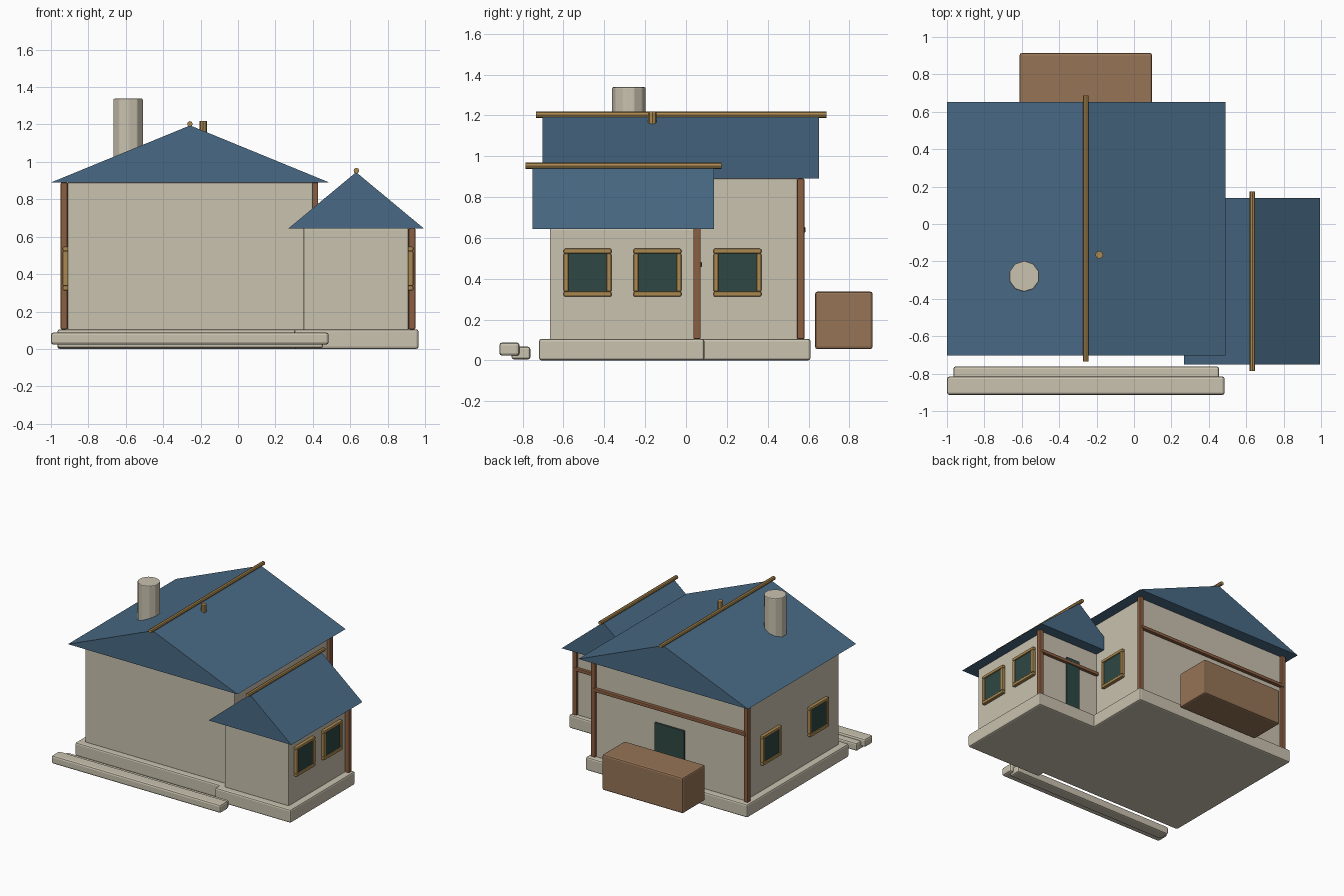
import bpy, bmesh, math
from mathutils import Matrix, Vector

old = bpy.data.objects.get("Cube")
if old:
    bpy.data.objects.remove(old, do_unlink=True)


def linear(c):
    c /= 255
    return c / 12.92 if c <= 0.04045 else ((c + 0.055) / 1.055) ** 2.4


def material(name, r, g, b):
    m = bpy.data.materials.new(name)
    m.use_nodes = True
    col = (linear(r), linear(g), linear(b), 1)
    m.diffuse_color = col
    bsdf = next(n for n in m.node_tree.nodes if n.type == "BSDF_PRINCIPLED")
    bsdf.inputs["Base Color"].default_value = col
    return m


PLASTER = material("pale_plaster", 201, 194, 175)
SLATE = material("blue_slate", 72, 106, 133)
TIMBER = material("dark_timber", 138, 94, 64)
CRATE = material("crate_brown", 150, 116, 86)
TRIM = material("tan_trim", 170, 136, 80)
GLASS = material("dark_teal", 46, 72, 68)


def finish(name, bm, mat, bevel=0.0):
    bmesh.ops.recalc_face_normals(bm, faces=bm.faces)
    me = bpy.data.meshes.new(name)
    bm.to_mesh(me)
    bm.free()
    me.materials.append(mat)
    ob = bpy.data.objects.new(name, me)
    bpy.context.collection.objects.link(ob)
    if bevel:
        mod = ob.modifiers.new("soft_edges", "BEVEL")
        mod.width = bevel
        mod.segments = 2
    return ob


def box(name, x, y, z, mat, bevel=0.0):
    """Box from (min, max) pairs along each axis."""
    bm = bmesh.new()
    spans = [Vector(p) for p in zip(x, y, z)]
    size, mid = spans[1] - spans[0], (spans[0] + spans[1]) / 2
    bmesh.ops.create_cube(bm, size=1, matrix=Matrix.Translation(mid) @ Matrix.Diagonal((*size, 1)))
    return finish(name, bm, mat, bevel)


def pole(name, start, end, radius, mat, sides=8, bevel=0.0):
    """Faceted cylinder between two points."""
    a, b = Vector(start), Vector(end)
    turn = (b - a).to_track_quat("Z", "Y").to_matrix().to_4x4()
    bm = bmesh.new()
    bmesh.ops.create_cone(bm, cap_ends=True, segments=sides, radius1=radius, radius2=radius,
                          depth=(b - a).length, matrix=Matrix.Translation((a + b) / 2) @ turn)
    return finish(name, bm, mat, bevel)


def gable_roof(name, x, y, z):
    """Solid triangular prism with its ridge along y."""
    bm = bmesh.new()
    profile = [(x[0], z[0]), (x[1], z[0]), (sum(x) / 2, z[1])]
    face = bm.faces.new([bm.verts.new((px, y[0], pz)) for px, pz in profile])
    out = bmesh.ops.extrude_face_region(bm, geom=[face])["geom"]
    verts = [v for v in out if isinstance(v, bmesh.types.BMVert)]
    bmesh.ops.translate(bm, verts=verts, vec=(0, y[1] - y[0], 0))
    return finish(name, bm, SLATE)


def window(name, wall_x, side, y, z=0.43):
    """Framed pane on a wall that faces side * x."""
    outer, inner = 0.117, 0.093
    depth = sorted((wall_x - side * 0.01, wall_x + side * 0.025))
    for s, edge in ((-1, "low"), (1, "high")):
        band = sorted((s * inner, s * outer))
        box(f"{name}_rail_{edge}", depth, (y - outer, y + outer),
            [z + b for b in band], TRIM, 0.006)
        box(f"{name}_stile_{edge}", depth, [y + b for b in band],
            (z - inner, z + inner), TRIM, 0.006)
    box(f"{name}_pane", sorted((wall_x - side * 0.005, wall_x + side * 0.016)),
        (y - inner, y + inner), (z - inner, z + inner), GLASS)


# Foundations and walls
box("main_foundation", (-0.965, 0.455), (-0.665, 0.61), (0, 0.105), PLASTER, 0.012)
box("wing_foundation", (0.3, 0.965), (-0.72, 0.09), (0, 0.105), PLASTER, 0.012)
box("main_walls", (-0.912, 0.4), (-0.615, 0.56), (0.1, 0.89), PLASTER, 0.006)
box("wing_walls", (0.35, 0.912), (-0.667, 0.055), (0.1, 0.645), PLASTER, 0.006)

# Front steps
box("inner_step", (-0.965, 0.455), (-0.855, -0.762), (0.005, 0.067), PLASTER, 0.012)
box("outer_step", (-1, 0.485), (-0.914, -0.815), (0.023, 0.088), PLASTER, 0.014)

# Roofs and ridge poles
gable_roof("main_roof", (-1, 0.488), (-0.703, 0.652), (0.89, 1.195))
gable_roof("wing_roof", (0.268, 0.995), (-0.752, 0.138), (0.643, 0.945))
pole("main_ridge_pole", (-0.257, -0.735, 1.203), (-0.257, 0.687, 1.203), 0.015, TRIM)
pole("wing_ridge_pole", (0.633, -0.787, 0.953), (0.633, 0.175, 0.953), 0.015, TRIM)

# Chimney and small vent
pole("chimney", (-0.587, -0.28, 0.9), (-0.587, -0.28, 1.338), 0.083, PLASTER, 10, 0.006)
pole("roof_vent", (-0.186, -0.165, 1.157), (-0.186, -0.165, 1.22), 0.021, TRIM)

# Rear posts and cross rails
for label, xs, y, top, rail_z in (("main", (-0.93, 0.41), 0.562, 0.89, 0.64),
                                  ("wing", (0.34, 0.93), 0.054, 0.645, 0.47)):
    for i, x in enumerate(xs):
        r = 0.018
        box(f"{label}_post_{i + 1}", (x - r, x + r), (y - r, y + r), (0.105, top), TIMBER, 0.005)
    box(f"{label}_cross_rail", xs, (y - 0.01, y + 0.024), (rail_z - 0.013, rail_z + 0.013),
        TIMBER, 0.005)

# Rear doors
box("main_door", (-0.385, -0.125), (0.55, 0.574), (0.105, 0.52), GLASS, 0.003)
box("wing_door", (0.572, 0.69), (0.045, 0.069), (0.105, 0.51), GLASS, 0.003)

# Windows
for i, y in enumerate((-0.482, -0.14)):
    window(f"wing_window_{i + 1}", 0.912, 1, y)
window("main_left_window", 0.4, 1, 0.252)
for i, y in enumerate((-0.34, 0.252)):
    window(f"main_right_window_{i + 1}", -0.912, -1, y)

# Storage box behind the house
box("storage_box", (-0.612, 0.097), (0.632, 0.914), (0.055, 0.337), CRATE, 0.012)
